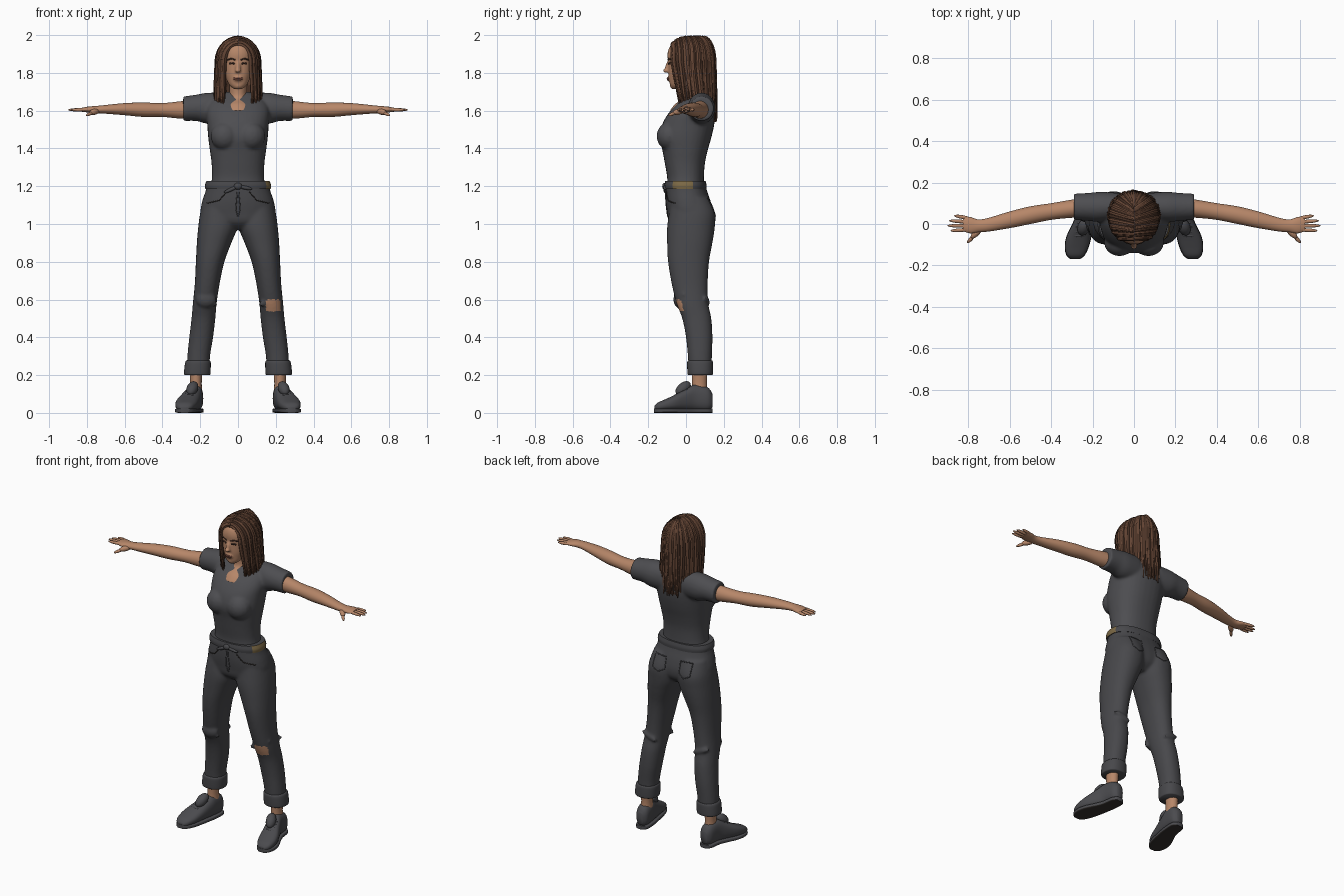
import bpy, bmesh, random
from math import sin, cos, pi, radians
from mathutils import Vector, Matrix
from mathutils.bvhtree import BVHTree

random.seed(4)
if "Cube" in bpy.data.objects:
    bpy.data.objects.remove(bpy.data.objects["Cube"])


def material(name, r, g, b):
    m = bpy.data.materials.new(name)
    m.use_nodes = True
    m.diffuse_color = (r, g, b, 1)
    shader = m.node_tree.nodes["Principled BSDF"]
    shader.inputs["Base Color"].default_value = (r, g, b, 1)
    shader.inputs["Roughness"].default_value = .8
    return m


SKIN = material("warm skin", .47, .24, .14)
SHIRT = material("charcoal shirt", .075, .075, .082)
DENIM = material("dark grey denim", .064, .064, .07)
SHOE = material("grey shoe", .07, .07, .077)
SOLE = material("dark sole", .035, .03, .027)
HAIR = material("brown hair", .13, .06, .035)
HAIR_DARK = material("deep brown hair", .055, .026, .016)
BROW = material("dark brow", .05, .025, .018)
LIP = material("lip", .24, .09, .065)
LEATHER = material("olive tag", .2, .14, .06)


def loft(bm, rows, axis="z", power=2.0, sides=32, steps=5):
    """Smooth closed skin through rows of (position, a0, a1, b0, b1)."""
    rows = [Vector(r) for r in rows]
    sections = []
    for i in range(len(rows) - 1):
        p, q = rows[i], rows[i + 1]
        m = (q - rows[max(i - 1, 0)]) / 2
        n = (rows[min(i + 2, len(rows) - 1)] - p) / 2
        for k in range(steps):
            t = k / steps
            sections.append(p * (2*t**3 - 3*t*t + 1) + m * (t**3 - 2*t*t + t)
                            + q * (3*t*t - 2*t**3) + n * (t**3 - t*t))
    sections.append(rows[-1])
    rings = []
    for t, a0, a1, b0, b1 in sections:
        ring = []
        for k in range(sides):
            c, s = cos(2 * pi * k / sides), sin(2 * pi * k / sides)
            c = abs(c) ** (2 / power) * (1 if c > 0 else -1)
            s = abs(s) ** (2 / power) * (1 if s > 0 else -1)
            a = (a0 + a1) / 2 + c * (a1 - a0) / 2
            b = (b0 + b1) / 2 + s * (b1 - b0) / 2
            ring.append(bm.verts.new({"z": (a, b, t), "x": (t, a, b), "y": (a, t, b)}[axis]))
        rings.append(ring)
    for r, s in zip(rings, rings[1:]):
        for k in range(sides):
            j = (k + 1) % sides
            bm.faces.new((r[k], r[j], s[j], s[k]))
    bm.faces.new(rings[0])
    bm.faces.new(rings[-1])


def centred(rows):
    return [(z, -w, w, front, back) for z, w, front, back in rows]


def blob(bm, centre, size):
    bmesh.ops.create_uvsphere(bm, u_segments=16, v_segments=10, radius=1,
                              matrix=Matrix.Translation(centre) @ Matrix.Diagonal((*size, 1)))


def finger(bm, start, end, radius):
    start, end = Vector(start), Vector(end)
    d = end - start
    m = Matrix.Translation((start + end) / 2) @ d.to_track_quat("Z", "Y").to_matrix().to_4x4()
    bmesh.ops.create_uvsphere(bm, u_segments=12, v_segments=12, radius=1,
                              matrix=m @ Matrix.Diagonal((radius, radius, d.length / 2, 1)))


def finish(name, bm, mats, side=1, voxel=0, rule=None):
    """Turn the bmesh into an object; optionally fuse its parts and colour faces by rule."""
    bmesh.ops.scale(bm, vec=(side, 1, 1), verts=bm.verts)
    bmesh.ops.recalc_face_normals(bm, faces=bm.faces)
    mesh = bpy.data.meshes.new(name)
    bm.to_mesh(mesh)
    bm.free()
    ob = bpy.data.objects.new(name, mesh)
    bpy.context.collection.objects.link(ob)
    if voxel:
        fuse = ob.modifiers.new("fuse", "REMESH")
        fuse.mode, fuse.voxel_size = "VOXEL", voxel
        relax = ob.modifiers.new("relax", "SMOOTH")
        relax.iterations = 5
        mesh = bpy.data.meshes.new_from_object(ob.evaluated_get(bpy.context.evaluated_depsgraph_get()))
        ob.modifiers.clear()
        ob.data = mesh
    for m in mats:
        mesh.materials.append(m)
    for f in mesh.polygons:
        f.use_smooth = True
        f.material_index = int(bool(rule and rule(f.center, f.normal)))
    mesh.set_sharp_from_angle(angle=radians(50))
    return ob


def tubes(name, paths, radius, mat, taper=lambda t: 1):
    cu = bpy.data.curves.new(name, "CURVE")
    cu.dimensions, cu.bevel_depth, cu.bevel_resolution = "3D", radius, 1
    cu.use_fill_caps = True
    for path in paths:
        sp = cu.splines.new("POLY")
        sp.use_smooth = True
        sp.points.add(len(path) - 1)
        for i, p in enumerate(path):
            sp.points[i].co = (*p, 1)
            sp.points[i].radius = taper(i / (len(path) - 1))
    cu.materials.append(mat)
    bpy.context.collection.objects.link(bpy.data.objects.new(name, cu))


def draw(name, target, lines, radius, mat, facing=-1):
    """Lay mirrored (x, z) lines on the front or back of a target."""
    tree = BVHTree.FromPolygons([v.co for v in target.data.vertices],
                                [p.vertices for p in target.data.polygons])
    paths = []
    for line in lines:
        for side in (1, -1):
            path = []
            for (x, z), (x2, z2) in zip(line, line[1:]):
                for k in range(7):
                    at = Vector((side * (x + (x2 - x) * k / 6), facing, z + (z2 - z) * k / 6))
                    hit = tree.ray_cast(at, Vector((0, -facing, 0)))[0]
                    if hit:
                        path.append(hit)
            if len(path) > 1:
                paths.append(path)
    tubes(name, paths, radius, mat)


# Shirt: torso, bust and short sleeves fused together
bm = bmesh.new()
loft(bm, centred([(1.2, .145, -.1, .095), (1.25, .138, -.1, .095), (1.32, .14, -.112, .1),
                  (1.39, .149, -.125, .115), (1.46, .158, -.14, .135), (1.53, .163, -.125, .15),
                  (1.59, .168, -.09, .155), (1.64, .155, -.045, .15), (1.68, .11, 0, .14),
                  (1.7, .06, .02, .12)]), power=2.3)
for s in (1, -1):
    blob(bm, (s * .07, -.088, 1.465), (.075, .068, .075))
    loft(bm, [(s * x, *r) for x, *r in ((.08, .02, .15, 1.53, 1.695), (.16, .01, .155, 1.53, 1.695),
                                        (.22, .015, .15, 1.545, 1.685), (.29, .02, .146, 1.545, 1.675))], "x")
finish("shirt", bm, [SHIRT], voxel=.008)

# Trousers: pelvis and legs fused, with a torn left knee
bm = bmesh.new()
loft(bm, centred([(.97, .05, -.05, .09), (1.01, .17, -.09, .13), (1.06, .198, -.1, .14),
                  (1.12, .19, -.107, .13), (1.18, .17, -.107, .11), (1.22, .165, -.105, .1)]), power=2.3)
leg = [(.21, .152, .272, .015, .135), (.3, .148, .268, .01, .137), (.4, .132, .258, 0, .14),
       (.5, .12, .246, -.02, .134), (.58, .113, .239, -.05, .118), (.68, .098, .229, -.075, .115),
       (.8, .072, .223, -.095, .122), (.9, .035, .218, -.1, .14), (.98, .004, .211, -.1, .152),
       (1.06, 0, .2, -.09, .154), (1.14, 0, .18, -.08, .12)]
for s in (1, -1):
    loft(bm, [(z, s * a, s * b, c, d) for z, a, b, c, d in leg], power=2.2)
    finger(bm, (s * .11, -.035, .57), (s * .235, -.01, .63), .022)
    finger(bm, (s * .125, .115, .57), (s * .235, .105, .61), .016)
blob(bm, (-.17, -.035, .6), (.055, .032, .045))
trousers = finish("trousers", bm, [DENIM, SKIN], voxel=.008, rule=lambda c, n: n.y < -.1 and
                  .147 < c.x < .225 and .535 + .1 * abs(c.x - .185) < c.z < .6)
draw("front_pocket_seams", trousers, [[(.06, 1.17), (.1, 1.125), (.165, 1.11)]], .003, SOLE)
draw("fly_seam", trousers, [[(.004, 1.17), (.012, 1.08), (.002, 1.04)]], .003, DENIM)
draw("back_pocket_seams", trousers, [[(.05, 1.13), (.13, 1.135), (.13, 1.06), (.09, 1.04),
                                     (.05, 1.06), (.05, 1.13)]], .003, DENIM, 1)

# Belt with a small side tag and a knotted tie
bm = bmesh.new()
loft(bm, centred([(1.185, .173, -.112, .108), (1.205, .175, -.114, .109), (1.228, .167, -.11, .104)]),
     power=2.4, sides=64)
finish("belt", bm, [DENIM, LEATHER], rule=lambda c, n: c.x > .13 and -.07 < c.y < .035 and abs(n.z) < .7)
bm = bmesh.new()
blob(bm, (0, -.112, 1.2), (.022, .014, .018))
for s in (1, -1):
    finger(bm, (0, -.112, 1.2), (s * .075, -.108, 1.175 + s * .01), .01)
finish("belt_tie", bm, [DENIM])

# Head: skull, jaw, nose and neck fused
bm = bmesh.new()
loft(bm, centred([(1.715, .022, -.075, -.02), (1.735, .045, -.084, 0), (1.77, .064, -.09, .06),
                  (1.8, .076, -.093, .1), (1.85, .083, -.094, .12), (1.9, .084, -.098, .125),
                  (1.94, .072, -.085, .115), (1.965, .045, -.05, .08)]), power=2.3)
loft(bm, centred([(1.6, .1, -.085, .1), (1.635, .08, -.058, .1), (1.67, .05, -.015, .1),
                  (1.72, .046, -.01, .095), (1.78, .046, -.01, .09)]))
finger(bm, (0, -.088, 1.865), (0, -.106, 1.8), .013)
blob(bm, (0, -.106, 1.812), (.016, .016, .011))
blob(bm, (0, -.085, 1.77), (.026, .014, .017))
blob(bm, (0, -.072, 1.732), (.02, .014, .014))
head = finish("head", bm, [SKIN], voxel=.005)
draw("eyes", head, [[(.018, 1.848), (.032, 1.852), (.045, 1.849)]], .005, BROW)
draw("eyebrows", head, [[(.013, 1.868), (.035, 1.876), (.056, 1.869)]], .004, BROW)
draw("lips", head, [[(0, 1.772), (.022, 1.77)], [(0, 1.764), (.014, 1.764)]], .005, LIP)


# Hair: centre-parted shell with loose strands over it
def hair_point(a, t, out=0, end=0):
    f = cos(a)
    if t < .4:
        s, drop = sin(t / .4 * pi / 2), 0
        z0 = 1.988 - .055 * max(0, f) ** 2
        z = 1.86 + (z0 - 1.86) * cos(t / .4 * pi / 2)
    else:
        s, drop = 1, (t - .4) / .6
        z = 1.86 + (1.59 - .035 * f * -1 + .02 * max(0, f) + end - 1.86) * drop
    rx, cy, ry = .113 + .012 * drop + out, .026 + .026 * drop, .124 - .016 * drop + out
    return Vector((s * rx * sin(a), (1 - s) * -.095 * f + s * (cy - ry * f), z + out * (1 - s)))


START = radians(36)
bm = bmesh.new()
grid = [[bm.verts.new(hair_point(START + (2 * pi - 2 * START) * i / 48, j / 20, -.004))
         for j in range(21)] for i in range(49)]
for r, s in zip(grid, grid[1:]):
    for j in range(20):
        bm.faces.new((r[j], r[j + 1], s[j + 1], s[j]))
finish("hair_shell", bm, [HAIR_DARK])
locks = {HAIR: [], HAIR_DARK: []}
for i in range(78):
    a = START + (2 * pi - 2 * START) * i / 77
    end, out, wave = random.uniform(-.02, .035), random.uniform(-.002, .004), random.uniform(0, 6)
    path = [hair_point(a + .035 * sin(wave + 7 * k / 18) * k / 18, k / 18, out, end) for k in range(19)]
    locks[HAIR_DARK if i % 4 == 1 else HAIR].append(path)
for mat, label in ((HAIR, "hair_strands"), (HAIR_DARK, "hair_shadow_strands")):
    tubes(label, locks[mat], .0085, mat, lambda t: .75 + .25 * sin(pi * t) - .4 * t ** 6)

# Paired parts: arms, ankles, cuffs and shoes
arm = [(.2, .035, .13, 1.56, 1.66), (.3, .03, .117, 1.558, 1.65), (.4, .02, .1, 1.567, 1.64),
       (.5, 0, .085, 1.567, 1.643), (.6, -.02, .06, 1.576, 1.64), (.7, -.036, .03, 1.584, 1.63),
       (.75, -.04, .022, 1.586, 1.625), (.79, -.045, .034, 1.59, 1.622), (.825, -.034, .036, 1.594, 1.616)]
shoe = [(.14, .205, .245, .03, .1), (.115, .185, .264, .012, .135), (.05, .187, .275, .012, .15),
        (0, .195, .296, .012, .127), (-.06, .207, .324, .012, .095), (-.11, .22, .332, .012, .072),
        (-.15, .24, .324, .012, .054), (-.168, .262, .304, .016, .035)]
for label, s in (("left", 1), ("right", -1)):
    bm = bmesh.new()
    loft(bm, arm, "x")
    for y, tip in ((.027, .868), (.009, .892), (-.009, .9), (-.027, .885)):
        finger(bm, (.79, y, 1.606), (tip, y * 1.35 + .004, 1.604), .009)
    finger(bm, (.735, -.015, 1.6), (.785, -.068, 1.588), .016)
    finger(bm, (.765, -.05, 1.592), (.805, -.092, 1.574), .009)
    finish(label + "_arm", bm, [SKIN], s)

    bm = bmesh.new()
    loft(bm, [(.1, .188, .258, .03, .115), (.16, .192, .253, .032, .11), (.26, .185, .26, .028, .118)])
    finish(label + "_ankle", bm, [SKIN], s)

    bm = bmesh.new()
    loft(bm, [(.2, .15, .28, .012, .138), (.21, .146, .286, .008, .143), (.265, .144, .28, .006, .143),
              (.278, .15, .272, .012, .138)], power=2.3)
    finish(label + "_cuff", bm, [DENIM], s)

    bm = bmesh.new()
    loft(bm, shoe, "y", power=2.5)
    finger(bm, (.228, .02, .16), (.255, -.05, .1), .03)
    for k in range(4):
        y, z = .005 - .02 * k, .137 - .011 * k
        finger(bm, (.212 + .007 * k, y, z - .012), (.275 + .007 * k, y, z - .014), .008)
    finish(label + "_shoe", bm, [SHOE], s)

    bm = bmesh.new()
    loft(bm, [(y * 1.01, a - .002, b + .002, 0, .024) for y, a, b, c, d in shoe], "y", power=5)
    finish(label + "_sole", bm, [SHOE, SOLE], s, rule=lambda c, n: n.z < -.5)
